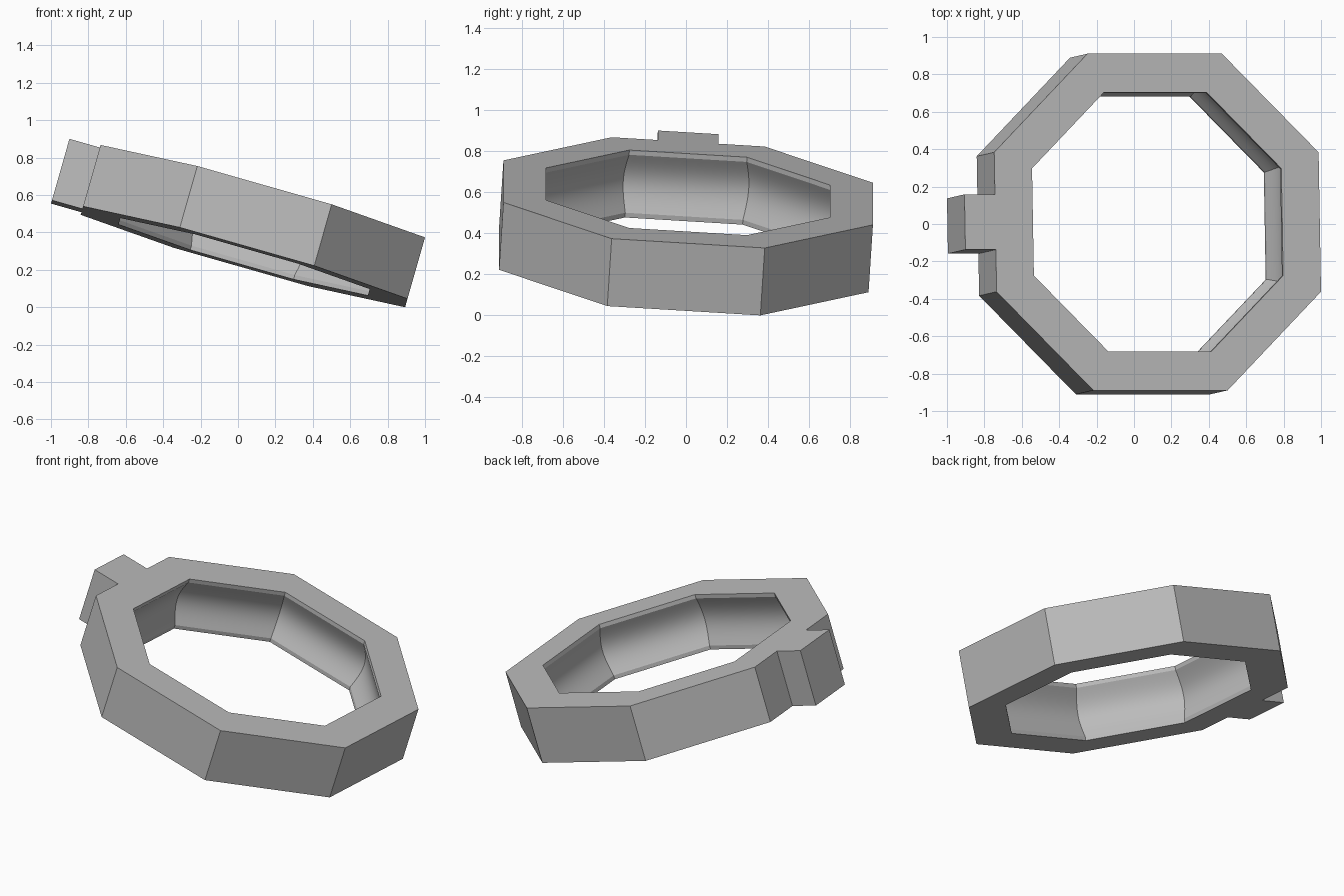
import bpy, bmesh, math
from mathutils import Matrix, Vector

cube = bpy.data.objects.get("Cube")
if cube:
    bpy.data.objects.remove(cube)

HEIGHT = 0.342
OUTER, INNER = 0.976, 0.75      # corner radii of the octagons
LIP, BULGE, STEPS = 0.024, 0.05, 14
TAB_END, TAB_HALF = 1.071, 0.148

grey = bpy.data.materials.new("plain grey")
grey.use_nodes = True
colour = (0.5, 0.5, 0.5, 1)
grey.diffuse_color = colour
grey.node_tree.nodes["Principled BSDF"].inputs["Base Color"].default_value = colour


def octagon(radius):
    """Corners of an octagon with flat sides on the axes."""
    angles = [math.radians(22.5 + 45 * i) for i in range(8)]
    return [(radius * math.cos(a), radius * math.sin(a)) for a in angles]


def add_loop(bm, points, z):
    return [bm.verts.new((x, y, z)) for x, y in points]


def add_wall(bm, low, high):
    n = len(low)
    for i in range(n):
        j = (i + 1) % n
        bm.faces.new((low[i], low[j], high[j], high[i]))


# Outer outline: octagon with a square tab in the middle of the -x side
corners = octagon(OUTER)
side = corners[3][0]
tab = [(side, TAB_HALF), (-TAB_END, TAB_HALF), (-TAB_END, -TAB_HALF), (side, -TAB_HALF)]
outline = corners[:4] + tab + corners[4:]

# Inner wall profile: two straight lips with a rounded channel between them
profile = [(INNER, 0)]
for i in range(STEPS + 1):
    t = i / STEPS
    profile.append((INNER + BULGE * math.sin(math.pi * t),
                    LIP + (HEIGHT - 2 * LIP) * t))
profile.append((INNER, HEIGHT))

bm = bmesh.new()
outer = [add_loop(bm, outline, z) for z in (0, HEIGHT)]
inner = [add_loop(bm, octagon(r), z) for r, z in profile]
add_wall(bm, *outer)
for low, high in zip(inner, inner[1:]):
    add_wall(bm, low, high)

# Flat top and bottom, one sector per side; the tab belongs to its sector
for out, hole in ((outer[0], inner[0]), (outer[1], inner[-1])):
    plain = out[:4] + out[8:]
    for i in range(8):
        j = (i + 1) % 8
        edge = out[3:9] if i == 3 else [plain[i], plain[j]]
        bm.faces.new(edge + [hole[j], hole[i]])
bmesh.ops.recalc_face_normals(bm, faces=bm.faces)

# Tilt the ring and stand it on its lowest corner
u = Vector((0.962, 0, -0.274)).normalized()
n = Vector((0.273, 0.063, 0.96))
v = n.cross(u).normalized()
n = u.cross(v)
tilt = Matrix((u, v, n)).transposed().to_4x4()
bmesh.ops.transform(bm, matrix=tilt, verts=bm.verts)
low = [min(p.co[k] for p in bm.verts) for k in range(3)]
high = [max(p.co[k] for p in bm.verts) for k in range(3)]
shift = Vector((-(low[0] + high[0]) / 2, -(low[1] + high[1]) / 2, -low[2]))
bmesh.ops.translate(bm, vec=shift, verts=bm.verts)

mesh = bpy.data.meshes.new("octagonal_ring")
bm.to_mesh(mesh)
bm.free()
mesh.materials.append(grey)
ring = bpy.data.objects.new("octagonal_ring", mesh)
bpy.context.collection.objects.link(ring)

bpy.context.view_layer.objects.active = ring
ring.select_set(True)
bpy.ops.object.shade_smooth_by_angle(angle=math.radians(25))
